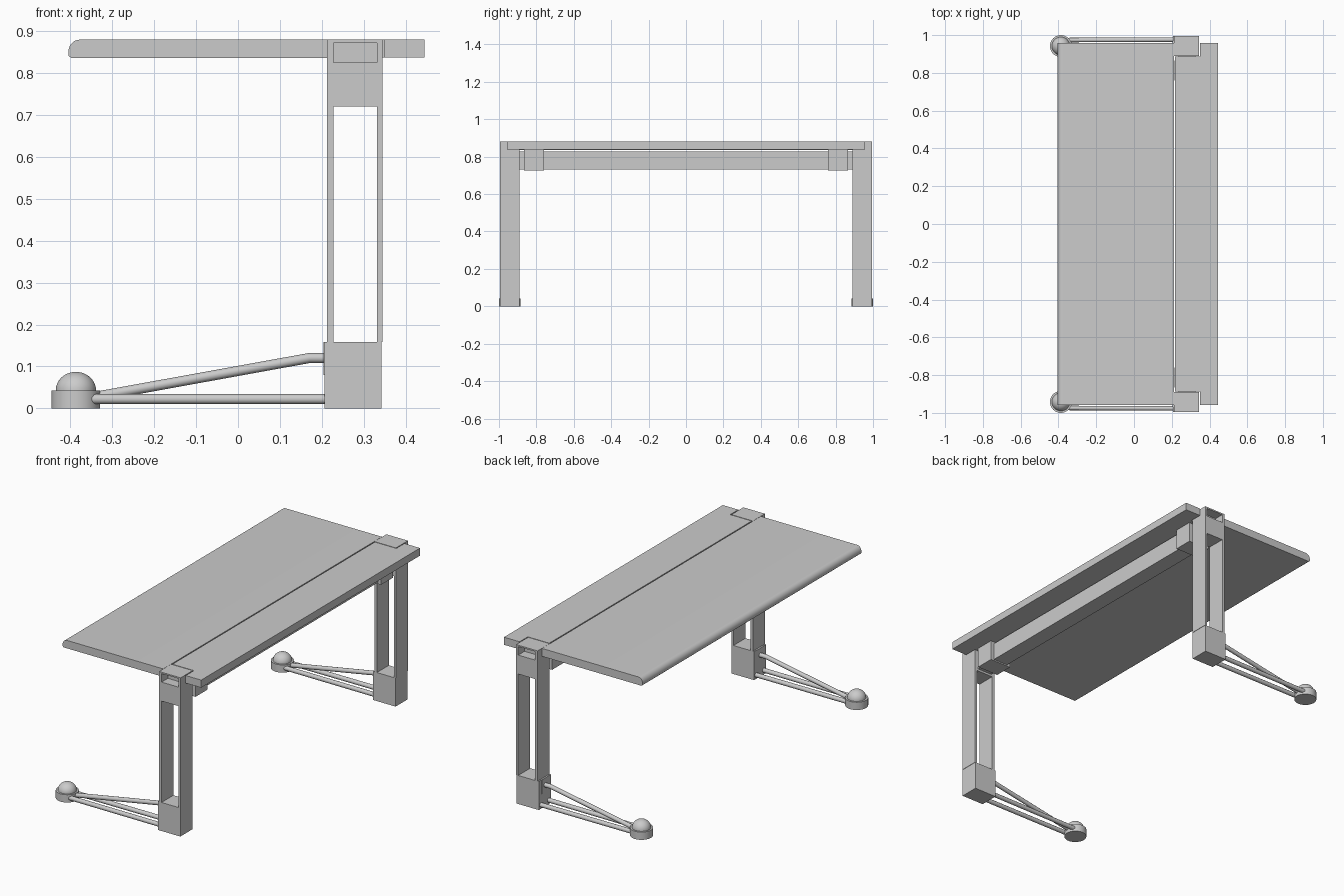
import bpy, bmesh, math
from mathutils import Vector

if "Cube" in bpy.data.objects:
    bpy.data.objects.remove(bpy.data.objects["Cube"])


def finish(bm, name, smooth=False):
    bmesh.ops.recalc_face_normals(bm, faces=bm.faces[:])
    me = bpy.data.meshes.new(name)
    bm.to_mesh(me)
    bm.free()
    ob = bpy.data.objects.new(name, me)
    bpy.context.collection.objects.link(ob)
    if smooth:
        bpy.ops.object.select_all(action='DESELECT')
        ob.select_set(True)
        bpy.context.view_layer.objects.active = ob
        bpy.ops.object.shade_smooth_by_angle(angle=math.radians(35))
    return ob


def box(name, x, y, z):
    bm = bmesh.new()
    bmesh.ops.create_cube(bm, size=1)
    for v in bm.verts:
        v.co = [(a[0] + a[1]) / 2 + c * (a[1] - a[0]) for a, c in zip((x, y, z), v.co)]
    return finish(bm, name)


def prism(name, pts, shift, smooth=False):
    """Extrude a flat outline along a vector."""
    bm = bmesh.new()
    f = bm.faces.new([bm.verts.new(p) for p in pts])
    r = bmesh.ops.extrude_face_region(bm, geom=[f], use_keep_orig=True)
    for g in r['geom']:
        if isinstance(g, bmesh.types.BMVert):
            g.co += Vector(shift)
    return finish(bm, name, smooth)


def lathe(name, profile, loc, seg=40):
    bm = bmesh.new()
    vs = [bm.verts.new((r, 0, z)) for r, z in profile]
    es = [bm.edges.new(p) for p in zip(vs, vs[1:])]
    bmesh.ops.spin(bm, geom=vs + es, cent=(0, 0, 0), axis=(0, 0, 1),
                   angle=2 * math.pi, steps=seg)
    bmesh.ops.remove_doubles(bm, verts=bm.verts[:], dist=1e-5)
    ob = finish(bm, name, True)
    ob.location = loc
    return ob


def tube(name, pts, r):
    cu = bpy.data.curves.new(name, 'CURVE')
    cu.dimensions = '3D'
    cu.bevel_depth = r
    cu.bevel_resolution = 4
    cu.use_fill_caps = True
    sp = cu.splines.new('POLY')
    sp.points.add(len(pts) - 1)
    for p, c in zip(sp.points, pts):
        p.co = (*c, 1)
    ob = bpy.data.objects.new(name, cu)
    bpy.context.collection.objects.link(ob)
    return ob


TOP, W = 0.88, 0.958

# main tabletop with a rounded upper front edge
arc = [(-0.378 - 0.027 * math.sin(t), -W, 0.85 + 0.03 * math.cos(t))
       for t in [math.pi / 2 * i / 10 for i in range(11)]]
prism("main_tabletop", [(0.212, -W, 0.836), (0.212, -W, TOP)] + arc
      + [(-0.405, -W, 0.842), (-0.398, -W, 0.836)], (0, 2 * W, 0), True)

# rear tabletop strip, notched round the legs
N = 0.886
rear = [(0.218, -N), (0.35, -N), (0.35, -W), (0.445, -W),
        (0.445, W), (0.35, W), (0.35, N), (0.218, N)]
prism("rear_tabletop", [(x, y, 0.838) for x, y in rear], (0, 0, TOP - 0.838))

# cross beam between the legs
box("cross_beam", (0.235, 0.325), (-0.892, 0.892), (0.732, 0.828))

for s, side in ((-1, "front"), (1, "back")):
    def span(a, b):
        return tuple(sorted((s * a, s * b)))
    full = span(0.89, 0.995)

    # leg: base block, two posts and a hollow head
    box(side + "_leg_base", (0.206, 0.343), full, (0, 0.158))
    box(side + "_leg_post_inner", (0.213, 0.228), full, (0.158, 0.72))
    box(side + "_leg_post_outer", (0.332, 0.345), full, (0.158, 0.72))
    box(side + "_leg_head", (0.213, 0.345), full, (0.72, 0.825))
    box(side + "_head_cap", (0.213, 0.345), full, (0.872, TOP))
    box(side + "_head_wall_inner", (0.213, 0.228), full, (0.825, 0.872))
    box(side + "_head_wall_outer", (0.332, 0.345), full, (0.825, 0.872))
    box(side + "_head_recess_back", (0.228, 0.332), span(0.89, 0.94), (0.825, 0.872))

    # bracket joining beam and tabletop
    box(side + "_beam_bracket", (0.215, 0.345), span(0.76, 0.865), (0.725, 0.838))

    # round foot with a domed cap
    dome = [(0.048 * math.cos(t), 0.043 + 0.044 * math.sin(t))
            for t in [math.pi / 2 * i / 12 for i in range(13)]]
    dome[-1] = (0, 0.087)
    lathe(side + "_foot", [(0, 0), (0.058, 0), (0.058, 0.043)] + dome,
          (-0.387, s * 0.942, 0))

    # two lower stays and one bent upper stay
    for d in (-1, 1):
        tube(side + "_lower_stay", [(-0.35, s * (0.942 + d * 0.032), 0.022),
                                    (0.21, s * (0.942 + d * 0.034), 0.022)], 0.012)
    tube(side + "_upper_stay", [(-0.36, s * 0.942, 0.024), (0.17, s * 0.942, 0.12),
                                (0.21, s * 0.942, 0.12)], 0.012)
    box(side + "_stay_plate", (0.204, 0.214), span(0.915, 0.97), (0.08, 0.158))
